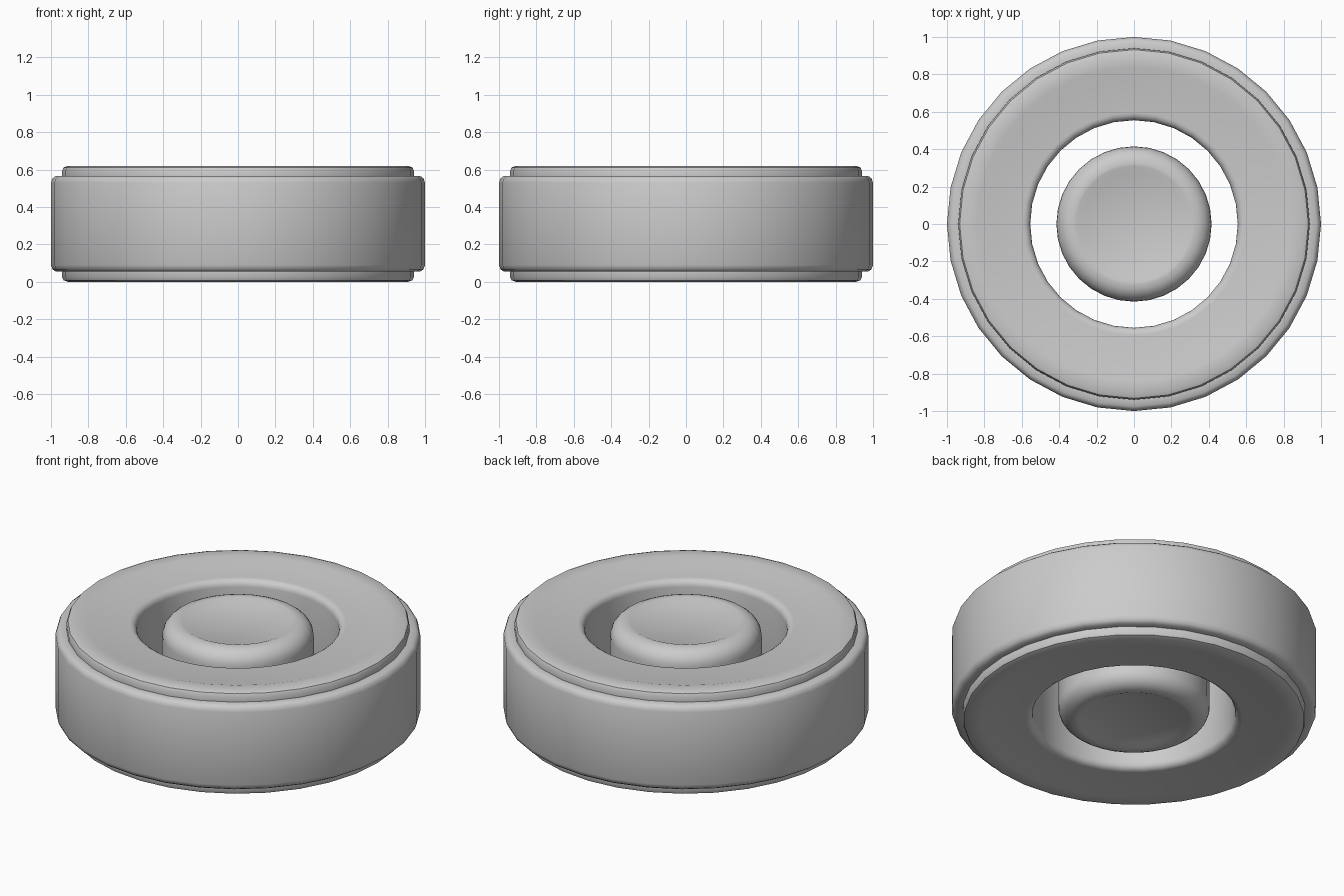
import bpy, bmesh, math

if "Cube" in bpy.data.objects:
    bpy.data.objects.remove(bpy.data.objects["Cube"])

MID = 0.31   # mirror height of the whole model
SIDES = 32


def lathe(name, upper, closed, sides=SIDES):
    """Spin an upper-half profile, mirrored about MID, around z."""
    lower = [(r, 2 * MID - z) for r, z in reversed(upper)]
    prof = upper + lower
    bm = bmesh.new()
    rings = []
    for r, z in prof:
        if r == 0:
            rings.append([bm.verts.new((0, 0, z))] * sides)
        else:
            rings.append([bm.verts.new((r * math.sin(2 * math.pi * i / sides),
                                        r * math.cos(2 * math.pi * i / sides), z))
                          for i in range(sides)])
    n = len(rings)
    for k in range(n if closed else n - 1):
        a, b = rings[k], rings[(k + 1) % n]
        for i in range(sides):
            j = (i + 1) % sides
            quad = list(dict.fromkeys([a[i], a[j], b[j], b[i]]))
            bm.faces.new(quad)
    bmesh.ops.recalc_face_normals(bm, faces=bm.faces)
    mesh = bpy.data.meshes.new(name)
    bm.to_mesh(mesh)
    bm.free()
    ob = bpy.data.objects.new(name, mesh)
    bpy.context.collection.objects.link(ob)
    bpy.ops.object.select_all(action='DESELECT')
    ob.select_set(True)
    bpy.context.view_layer.objects.active = ob
    bpy.ops.object.shade_smooth_by_angle(angle=math.radians(40))
    return ob


def arc(cr, cz, rad, a0, a1, steps):
    return [(cr + rad * math.cos(math.radians(a0 + (a1 - a0) * i / steps)),
             cz + rad * math.sin(math.radians(a0 + (a1 - a0) * i / steps)))
            for i in range(steps + 1)]


# outer ring: rounded bore edge, shallow dished face, stepped rim, chamfered tread
outer = arc(0.595, 0.565, 0.04, 180, 90, 4)
outer += [(0.78, 0.603), (0.84, 0.62), (0.91, 0.62), (0.932, 0.612), (0.94, 0.595),
          (0.94, 0.565), (0.975, 0.565), (0.992, 0.553), (1.0, 0.53)]
# profile runs bore -> tread on top, then tread -> bore underneath
lathe("outer_ring", outer, True)

# inner hub: rounded drum with a thin lip and slightly sunken end discs
hub = [(0, 0.605), (0.275, 0.605), (0.31, 0.62)]
hub += arc(0.325, 0.53, 0.09, 90, 0, 6)
lathe("inner_hub", hub, False)
